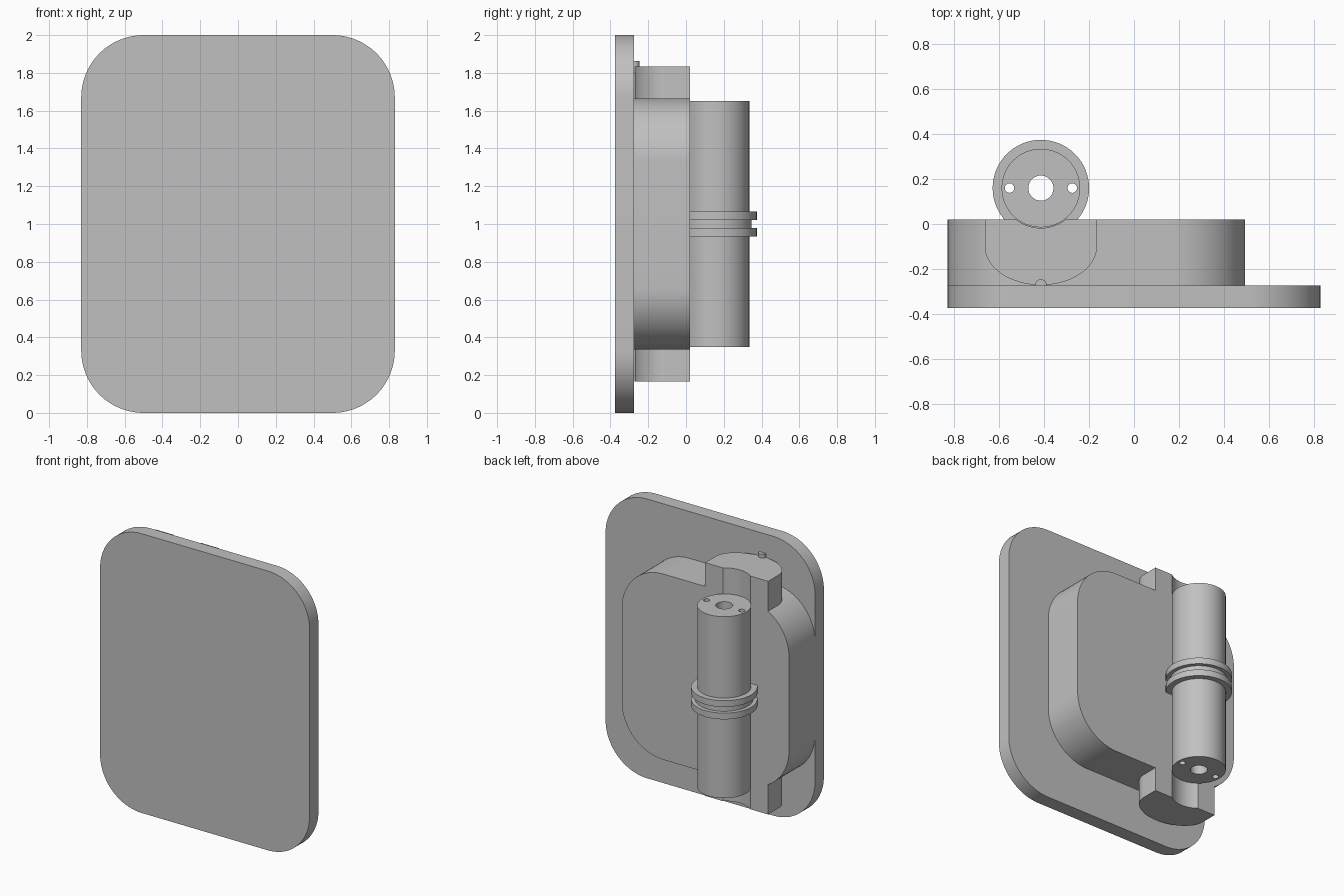
import bpy, bmesh, math
from math import sin, cos, pi

if "Cube" in bpy.data.objects:
    bpy.data.objects.remove(bpy.data.objects["Cube"], do_unlink=True)

grey = bpy.data.materials.new("plain grey")
grey.use_nodes = True
grey.diffuse_color = (0.53, 0.53, 0.53, 1)
grey.node_tree.nodes["Principled BSDF"].inputs["Base Color"].default_value = grey.diffuse_color

AXLE_X, AXLE_Y = -0.415, 0.16


def prism(name, outline, vector):
    """Extrude a closed outline of 3D points along a vector."""
    bm = bmesh.new()
    face = bm.faces.new([bm.verts.new(p) for p in outline])
    ext = bmesh.ops.extrude_face_region(bm, geom=[face])
    bmesh.ops.translate(bm, vec=vector, verts=[v for v in ext["geom"] if isinstance(v, bmesh.types.BMVert)])
    bmesh.ops.recalc_face_normals(bm, faces=bm.faces)
    mesh = bpy.data.meshes.new(name)
    bm.to_mesh(mesh)
    bm.free()
    mesh.materials.append(grey)
    obj = bpy.data.objects.new(name, mesh)
    bpy.context.collection.objects.link(obj)
    return obj


def rounded_slab(name, x0, x1, z0, z1, y0, y1, r, steps=20):
    corners = [(x1 - r, z1 - r), (x0 + r, z1 - r), (x0 + r, z0 + r), (x1 - r, z0 + r)]
    pts = []
    for i, (cx, cz) in enumerate(corners):
        for k in range(steps + 1):
            a = (i + k / steps) * pi / 2
            pts.append((cx + r * cos(a), y0, cz + r * sin(a)))
    return prism(name, pts, (0, y1 - y0, 0))


def rod(name, x, y, r, z0, z1, n=64):
    pts = [(x + r * cos(2 * pi * k / n), y + r * sin(2 * pi * k / n), z0) for k in range(n)]
    return prism(name, pts, (0, 0, z1 - z0))


def combine(obj, other, operation):
    mod = obj.modifiers.new(operation.lower(), "BOOLEAN")
    mod.operation, mod.solver, mod.object = operation, "EXACT", other
    bpy.context.view_layer.objects.active = obj
    bpy.ops.object.modifier_apply(modifier=mod.name)
    bpy.data.objects.remove(other, do_unlink=True)


# Front plate and housing behind it
plate = rounded_slab("front_plate", -0.83, 0.83, 0, 2, -0.375, -0.275, 0.33)
housing = rounded_slab("housing", -0.83, 0.495, 0.335, 1.665, -0.275, 0.02, 0.33)

# Bosses above and below the housing, straight sided with an elliptical front
n = 32
boss_outline = [(AXLE_X + 0.25, 0.02, 0.165)]
boss_outline += [(AXLE_X + 0.25 * cos(k * pi / n), -0.1 - 0.172 * sin(k * pi / n), 0.165) for k in range(n + 1)]
boss_outline.append((AXLE_X - 0.25, 0.02, 0.165))
combine(housing, prism("bosses", boss_outline, (0, 0, 1.67)), "UNION")
combine(housing, rod("groove", AXLE_X, AXLE_Y, 0.178, -0.1, 2.1), "DIFFERENCE")

# Roller with a central ring pair
roller = rod("roller", AXLE_X, AXLE_Y, 0.175, 0.35, 1.65)
for r, z0, z1 in [(0.215, 0.933, 0.978), (0.215, 1.022, 1.067), (0.188, 0.96, 1.04)]:
    combine(roller, rod("ring", AXLE_X, AXLE_Y, r, z0, z1), "UNION")

# Axle bore and two pin holes right through the roller
for dx, r in [(0, 0.056), (-0.14, 0.021), (0.14, 0.021)]:
    combine(roller, rod("bore", AXLE_X + dx, AXLE_Y, r, 0.2, 1.8, 32), "DIFFERENCE")

# Small locating pin on top of the upper boss
pin = rod("locating_pin", AXLE_X, -0.272, 0.026, 1.8, 1.862, 24)

bpy.ops.object.select_all(action="DESELECT")
for obj in (plate, housing, roller, pin):
    obj.select_set(True)
bpy.context.view_layer.objects.active = plate
bpy.ops.object.shade_smooth_by_angle(angle=math.radians(30))
